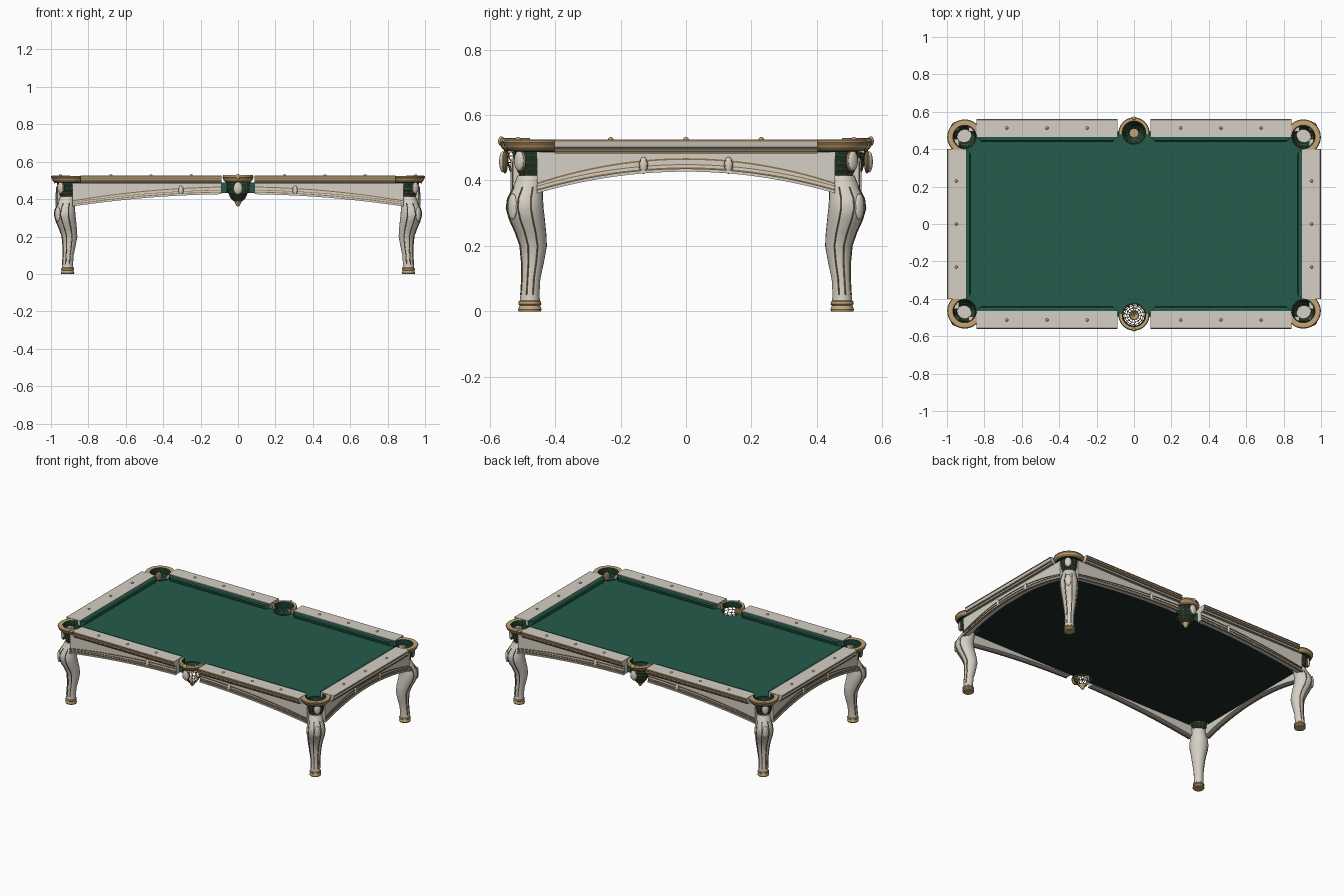
import bpy, bmesh
from math import cos, sin, pi, radians
from mathutils import Matrix

cube = bpy.data.objects.get("Cube")
if cube:
    bpy.data.objects.remove(cube)


def material(name, rgb):
    m = bpy.data.materials.new(name)
    m.use_nodes = True
    m.diffuse_color = (*rgb, 1)
    m.node_tree.nodes["Principled BSDF"].inputs["Base Color"].default_value = (*rgb, 1)
    return m


WHITE = material("ivory paint", (0.66, 0.63, 0.56))
CLOTH = material("green cloth", (0.017, 0.105, 0.068))
DARK = material("dark green lining", (0.008, 0.045, 0.03))
GOLD = material("pale gold", (0.55, 0.38, 0.18))
TRIM = material("antique gold", (0.27, 0.17, 0.07))
SLATE = material("dark slate", (0.012, 0.025, 0.022))
parts = []
SIGNS = [(sx, sy) for sx in (1, -1) for sy in (1, -1)]


def finish(name, bm, mats):
    bmesh.ops.recalc_face_normals(bm, faces=bm.faces)
    me = bpy.data.meshes.new(name)
    bm.to_mesh(me)
    bm.free()
    for m in mats:
        me.materials.append(m)
    ob = bpy.data.objects.new(name, me)
    bpy.context.scene.collection.objects.link(ob)
    parts.append(ob)
    return ob


def loft(name, rings, mats, s=(1, 1), slots=None, caps=(True, True)):
    """Join equal rings of points; slots gives a material index per ring edge."""
    bm = bmesh.new()
    rows = [[bm.verts.new((x * s[0], y * s[1], z)) for x, y, z in r] for r in rings]
    n = len(rows[0])
    for a, b in zip(rows, rows[1:]):
        for i in range(n):
            f = bm.faces.new((a[i], a[(i + 1) % n], b[(i + 1) % n], b[i]))
            f.material_index = slots[i] if slots else 0
    for use, row in zip(caps, (rows[0], rows[-1])):
        if use:
            bm.faces.new(row)
    return finish(name, bm, mats)


def sweep(name, axis, us, section, mats, s, slots=None):
    """Carry a (v, z, optional shift along u) section along the x or y axis."""
    rings = []
    for u in us:
        ring = []
        for p in section(u):
            w = u + (p[2] if len(p) > 2 else 0)
            ring.append((w, p[0], p[1]) if axis == "x" else (p[0], w, p[1]))
        rings.append(ring)
    return loft(name, rings, mats, s, slots)


def rect(v0, v1, z0, z1):
    return [(v0, z0), (v1, z0), (v1, z1), (v0, z1)]


def span(a, b, n):
    return [a + (b - a) * i / n for i in range(n + 1)]


def circle(cx, cy, r, z, n=24, turn=0.0):
    return [(cx + r * cos(turn + 2 * pi * i / n), cy + r * sin(turn + 2 * pi * i / n), z) for i in range(n)]


def ellipsoid(name, loc, size, mat, turn=0.0):
    bm = bmesh.new()
    bmesh.ops.create_uvsphere(bm, u_segments=16, v_segments=10, radius=1)
    bm.transform(Matrix.Translation(loc) @ Matrix.Rotation(turn, 4, "Z") @ Matrix.Diagonal((*size, 1)))
    return finish(name, bm, [mat])


# Bed slab, with bites taken out for the six pockets
CORNER, SIDE, HOLE = (0.905, 0.465), (0, 0.487), 0.06


def arc(c, a0, a1, n=14):
    return [(c[0] + HOLE * cos(radians(a)), c[1] + HOLE * sin(radians(a))) for a in span(a0, a1, n)]


half = arc(CORNER, -60, -210) + arc(SIDE, 8, -188)
half += [(-x, y) for x, y in reversed(arc(CORNER, -60, -210))]
outline = half + [(-x, -y) for x, y in half]
bm = bmesh.new()
bottom = bm.faces.new([bm.verts.new((x, y, 0.433)) for x, y in outline])
up = bmesh.ops.extrude_face_region(bm, geom=[bottom], use_keep_orig=True)
bmesh.ops.translate(bm, verts=[v for v in up["geom"] if isinstance(v, bmesh.types.BMVert)], vec=(0, 0, 0.057))
for f in bm.faces:
    f.material_index = 1 if f.calc_center_median().z < 0.44 else 0
finish("playing_bed", bm, [CLOTH, SLATE])


# Rails, trims, cushions and studs
def rail(name, axis, u0, u1, inner, outer, s):
    us = (u0, u1)
    body = [(inner, 0.486), (outer - 0.018, 0.486), (outer - 0.008, 0.499), (outer - 0.004, 0.502),
            (outer, 0.52), (outer - 0.003, 0.5255), (inner, 0.5255)]
    sweep(name, axis, us, lambda u: body, [WHITE], s)
    lines = [(outer - 0.003, 0.519, 0.524), (outer - 0.01, 0.496, 0.501), (outer - 0.02, 0.483, 0.488)]
    if axis == "x":
        lines.append((outer - 0.004, 0.506, 0.515))
    for v, z0, z1 in lines:
        sweep(name + "_trim", axis, us, lambda u: rect(v, v + 0.005, z0, z1), [TRIM], s)
    nose = inner - 0.025

    def cushion(u):
        k = 1 if u == u0 else -1
        return [(inner + 0.002, 0.489), (inner + 0.002, 0.522), (nose + 0.006, 0.519, 0.022 * k),
                (nose, 0.513, 0.028 * k), (nose + 0.008, 0.489, 0.02 * k)]
    sweep(name + "_cushion", axis, us, cushion, [CLOTH], s)


def stud(x, y):
    ellipsoid("sight_stud", (x, y, 0.526), (0.008, 0.008, 0.007), GOLD)


for s in SIGNS:
    rail("long_rail", "x", 0.088, 0.842, 0.465, 0.56, s)
    for x in (0.25, 0.465, 0.68):
        stud(s[0] * x, s[1] * 0.513)
for sx in (1, -1):
    rail("short_rail", "y", -0.402, 0.402, 0.898, 0.998, (sx, 1))
    for y in (-0.23, 0, 0.23):
        stud(sx * 0.95, y)


# Arched aprons with carved gold lines
def apron(axis, u0, u1, inner, outer, oval, s):
    us = span(u0, u1, 16)

    def low(u):
        return 0.43 - 0.066 * (u / u1) ** 2

    def line(drop, base, h):
        def sec(u):
            z = base - drop * (u / u1) ** 2
            return rect(outer - 0.002, outer + 0.004, z, z + h)
        return sec
    name = ("long" if axis == "x" else "short") + "_apron"
    sweep(name, axis, us, lambda u: rect(inner, outer, low(u), 0.487), [WHITE], s)
    sweep(name + "_lip", axis, us, lambda u: rect(outer - 0.006, outer + 0.009, low(u) - 0.003, low(u) + 0.006),
          [WHITE, TRIM], s, [1, 0, 0, 0])
    for drop, base, h in ((0.066, 0.436, 0.004), (0.066, 0.447, 0.003), (0.075, 0.463, 0.005)):
        sweep(name + "_gold_line", axis, us, line(drop, base, h), [TRIM], s)
    for size, grow, mat in ((0.012, 0.0, WHITE), (0.015, -0.003, TRIM)):
        v, z = outer + grow, 0.447
        loc = (s[0] * oval, s[1] * v, z) if axis == "x" else (s[0] * v, s[1] * oval, z)
        dims = (size, 0.008, size + 0.012) if axis == "x" else (0.008, size, size + 0.012)
        ellipsoid(name + "_oval", loc, dims, mat)


for s in SIGNS:
    apron("x", 0.088, 0.885, 0.495, 0.528, 0.305, s)
    apron("y", 0, 0.455, 0.935, 0.966, 0.13, s)

# Cabriole legs: height, diagonal shift and radius
LEG = [(0.03, 0, 0.031), (0.05, 0, 0.029), (0.1, -0.003, 0.029), (0.15, -0.008, 0.035), (0.2, -0.01, 0.042),
       (0.24, -0.002, 0.048), (0.28, 0.009, 0.055), (0.315, 0.016, 0.058), (0.345, 0.015, 0.055),
       (0.38, 0.006, 0.046), (0.415, -0.002, 0.04)]
FOOT = [(0, 0.034), (0.006, 0.036), (0.014, 0.033), (0.018, 0.031), (0.022, 0.035), (0.03, 0.034), (0.035, 0.029)]
LX, LY = 0.911, 0.477
for s in SIGNS:
    loft("leg", [circle(LX + d, LY + d, r, z) for z, d, r in LEG], [WHITE], s)
    loft("foot", [circle(LX, LY, r, z) for z, r in FOOT], [GOLD], s)
    for deg in (-20, 22, 68, 110):
        a = radians(deg)
        path = [circle(LX + d + r * cos(a), LY + d + r * sin(a), 0.003, z, 6) for z, d, r in LEG[1:-1]]
        loft("leg_gold_line", path, [TRIM], s)
    k = 0.054 * 0.707 + 0.015
    ellipsoid("knee_carving", (s[0] * (LX + k), s[1] * (LY + k), 0.32), (0.01, 0.018, 0.04), WHITE,
              s[0] * s[1] * pi / 4)


# Pockets: open collar, lining and net
def collar(name, c, a0, a1, inner, outer, top, s):
    shape = [(inner, 0.488), (outer - 0.016, 0.49), (outer - 0.007, 0.5), (outer - 0.003, 0.507), (outer, 0.517),
             (outer - 0.004, top - 0.002), (outer - 0.012, top), (inner + 0.003, top - 0.003)]
    rings = [[(c[0] + r * cos(radians(a)), c[1] + r * sin(radians(a)), z) for r, z in shape]
             for a in span(a0, a1, 28)]
    loft(name, rings, [GOLD, DARK, TRIM], s, [1, 2, 0, 2, 0, 0, 0, 1])


def basket(name, c, profile, s, lined):
    if lined:
        loft(name + "_lining", [circle(*c, r, z) for r, z in profile], [DARK], s, None, (False, True))
    rings = [circle(*c, r + 0.002, z, 14, (i % 2) * pi / 14) for i, (r, z) in enumerate(profile)]
    net = loft(name + "_net", rings, [TRIM], s, None, (False, False))
    wire = net.modifiers.new("strands", "WIREFRAME")
    wire.thickness = 0.004


CORNER_BAG = [(0.059, 0.495), (0.059, 0.475), (0.055, 0.455), (0.049, 0.435), (0.042, 0.417), (0.032, 0.402)]
SIDE_BAG = [(0.06, 0.495), (0.06, 0.475), (0.057, 0.455), (0.049, 0.432), (0.037, 0.408), (0.023, 0.39)]
for s in SIGNS:
    collar("corner_collar", CORNER, -85, 175, 0.06, 0.094, 0.5245, s)
    basket("corner_pocket", CORNER, CORNER_BAG, s, True)
    for t, w, m in ((0.064, 0.019, WHITE), (0.058, 0.023, TRIM)):
        ellipsoid("corner_pendant", (s[0] * (CORNER[0] + t * 0.707), s[1] * (CORNER[1] + t * 0.707), 0.46),
                  (0.01, w, w + 0.012), m, s[0] * s[1] * pi / 4)
for sy in (1, -1):
    s = (1, sy)
    collar("side_collar", SIDE, -8, 188, 0.06, 0.083, 0.53, s)
    basket("side_pocket", SIDE, SIDE_BAG, s, sy > 0)
    tip = [circle(*SIDE, r, z, 12) for r, z in ((0.024, 0.392), (0.016, 0.38), (0.012, 0.37), (0.004, 0.36))]
    loft("side_pocket_tip", tip, [GOLD], s, None, (sy > 0, True))
    ellipsoid("side_pendant", (0, sy * 0.56, 0.457), (0.022, 0.011, 0.032), WHITE)
    ellipsoid("side_pendant_back", (0, sy * 0.553, 0.457), (0.026, 0.009, 0.036), TRIM)
    ellipsoid("side_crest", (0, sy * 0.564, 0.52), (0.013, 0.01, 0.015), GOLD)

# Smooth shading with crisp edges
bpy.ops.object.select_all(action="DESELECT")
for ob in parts:
    ob.select_set(True)
bpy.context.view_layer.objects.active = parts[0]
bpy.ops.object.shade_smooth_by_angle(angle=radians(35))
